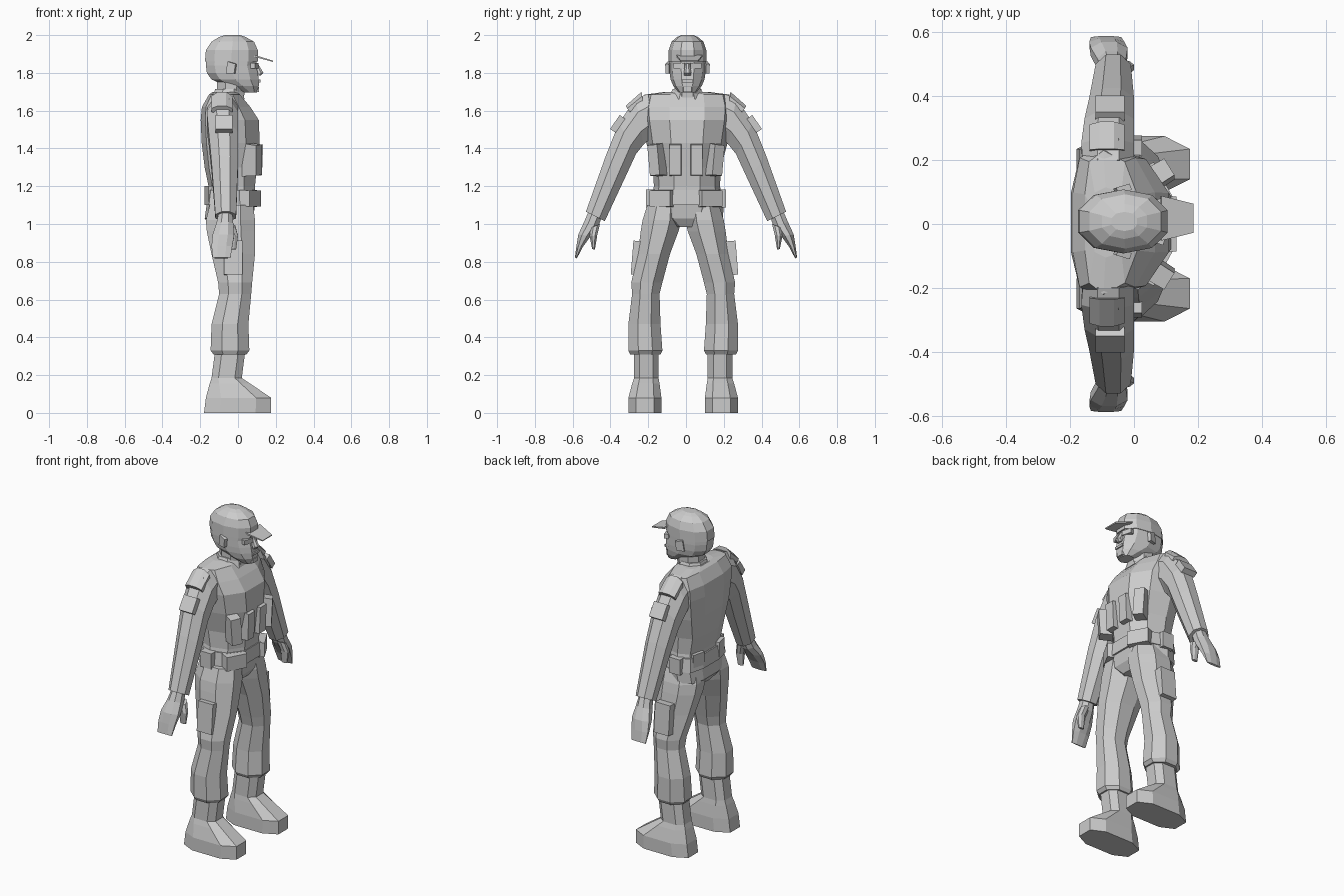
import bpy, bmesh
from math import cos, sin, pi, copysign
from mathutils import Matrix, Vector, Euler

cube = bpy.data.objects.get("Cube")
if cube:
    bpy.data.objects.remove(cube)

grey = bpy.data.materials.new("plain grey")
grey.use_nodes = True
colour = (0.6, 0.6, 0.6, 1)
grey.diffuse_color = colour
grey.node_tree.nodes["Principled BSDF"].inputs["Base Color"].default_value = colour


def outline(sides, power=1.0, skew=0.0):
    """Rounded cross-section; power below one squares it, skew pushes its sides back."""
    points = []
    for i in range(sides):
        angle = (i + 0.5) * 2 * pi / sides
        a, b = (copysign(abs(f(angle)) ** power, f(angle)) for f in (cos, sin))
        points.append((a - skew * (1 - a * a), b))
    reach = max(a for a, b in points)
    width = max(b for a, b in points)
    return [(a / reach, b / width) for a, b in points]


OCTAGON = outline(sides=8)
CHEST = outline(sides=10, power=0.8, skew=0.3)
SKULL = outline(sides=10, power=0.9)
SOLE = outline(sides=8, power=0.7)


def slant(back, front, inner, outer):
    """Ring spanning two (y, z) points, between a back and a front x."""
    inner, outer = Vector((0, *inner)), Vector((0, *outer))
    centre = (inner + outer) / 2 + Vector(((back + front) / 2, 0, 0))
    return centre, Vector(((front - back) / 2, 0, 0)), (outer - inner) / 2


def level(z, back, front, outer, inner=None):
    """Horizontal ring, centred when no inner edge is given."""
    return slant(back, front, (-outer if inner is None else inner, z), (outer, z))


def finish(name, bm, paired, shift):
    bmesh.ops.recalc_face_normals(bm, faces=bm.faces)
    mesh = bpy.data.meshes.new(name)
    bm.to_mesh(mesh)
    bm.free()
    mesh.materials.append(grey)
    part = bpy.data.objects.new(name, mesh)
    part.location.y = shift
    bpy.context.collection.objects.link(part)
    if paired:
        mirror = part.modifiers.new("other side", "MIRROR")
        mirror.use_axis = (False, True, False)
        mirror.use_mirror_merge = False


def loft(name, shape, *rings, paired=False, shift=0.0):
    bm = bmesh.new()
    loops = [[bm.verts.new(centre + depth * a + width * b) for a, b in shape]
             for centre, depth, width in rings]
    for low, high in zip(loops, loops[1:]):
        for i in range(len(shape)):
            bm.faces.new((low[i - 1], low[i], high[i], high[i - 1]))
    bm.faces.new(loops[0])
    bm.faces.new(loops[-1])
    finish(name, bm, paired, shift)


def box(name, centre, size, roll=0.0, pitch=0.0, yaw=0.0, taper=1.0, paired=True, shift=0.0):
    """Box whose front face shrinks by the taper."""
    bm = bmesh.new()
    bmesh.ops.create_cube(bm, size=1)
    for v in bm.verts:
        if v.co.x > 0:
            v.co.yz *= taper
    turn = Euler((roll, pitch, yaw)).to_matrix().to_4x4()
    bm.transform(Matrix.Translation(centre) @ turn @ Matrix.Diagonal((*size, 1)))
    finish(name, bm, paired, shift)


# Torso, belt and collar
loft("torso", CHEST,
     level(z=.985, back=-.14, front=.05, outer=.09),
     level(z=1.03, back=-.17, front=.08, outer=.19),
     level(z=1.1, back=-.16, front=.09, outer=.195),
     level(z=1.2, back=-.15, front=.09, outer=.175),
     level(z=1.3, back=-.17, front=.1, outer=.18),
     level(z=1.43, back=-.185, front=.115, outer=.215),
     level(z=1.55, back=-.19, front=.11, outer=.235),
     level(z=1.62, back=-.185, front=.065, outer=.24),
     level(z=1.685, back=-.15, front=.01, outer=.225),
     level(z=1.7, back=-.13, front=-.01, outer=.11), shift=.005)
loft("belt", CHEST,
     level(z=1.1, back=-.17, front=.1, outer=.2),
     level(z=1.18, back=-.16, front=.095, outer=.19), shift=.005)
loft("collar", OCTAGON,
     level(z=1.66, back=-.14, front=.035, outer=.1),
     level(z=1.715, back=-.12, front=.02, outer=.075), shift=.005)

# Head, cap and face
HEAD_SHIFT = .008
loft("neck", OCTAGON,
     level(z=1.64, back=-.11, front=.03, outer=.07),
     level(z=1.78, back=-.11, front=.04, outer=.07), shift=HEAD_SHIFT)
loft("head", SKULL,
     level(z=1.695, back=.03, front=.1, outer=.045),
     level(z=1.73, back=-.06, front=.11, outer=.075),
     level(z=1.765, back=-.14, front=.11, outer=.09),
     level(z=1.8, back=-.165, front=.105, outer=.095),
     level(z=1.84, back=-.17, front=.095, outer=.097),
     level(z=1.88, back=-.17, front=.1, outer=.097), shift=HEAD_SHIFT)
loft("cap", SKULL,
     level(z=1.86, back=-.175, front=.105, outer=.1),
     level(z=1.92, back=-.17, front=.105, outer=.1),
     level(z=1.965, back=-.14, front=.085, outer=.085),
     level(z=1.99, back=-.1, front=.04, outer=.055),
     level(z=2, back=-.07, front=.01, outer=.03), shift=HEAD_SHIFT)
box("cap_brim", centre=(.135, .018, 1.876), size=(.105, .14, .01), pitch=.28, taper=.65, paired=False)
loft("nose", OCTAGON,
     level(z=1.785, back=.09, front=.12, outer=.018),
     level(z=1.8, back=.09, front=.135, outer=.02),
     level(z=1.85, back=.08, front=.105, outer=.01), shift=HEAD_SHIFT)
box("lips", centre=(.108, 0, 1.757), size=(.02, .06, .014), paired=False, shift=HEAD_SHIFT)
box("chin", centre=(.097, 0, 1.712), size=(.03, .055, .03), taper=.8, paired=False, shift=HEAD_SHIFT)
box("eyeglasses", centre=(.088, .042, 1.838), size=(.025, .06, .028), yaw=.3, shift=HEAD_SHIFT)
box("ears", centre=(-.035, .1, 1.825), size=(.045, .025, .065), pitch=.15, yaw=.35, taper=.8, shift=HEAD_SHIFT)

# Sleeves, shoulder straps and arm pockets
loft("sleeves", OCTAGON,
     slant(back=-.16, front=0, inner=(.17, 1.47), outer=(.2, 1.69)),
     slant(back=-.165, front=0, inner=(.225, 1.42), outer=(.265, 1.665)),
     slant(back=-.155, front=0, inner=(.265, 1.37), outer=(.355, 1.535)),
     slant(back=-.14, front=0, inner=(.325, 1.24), outer=(.425, 1.36)),
     slant(back=-.12, front=-.01, inner=(.43, 1.015), outer=(.53, 1.065)), paired=True)
loft("shoulder_straps", OCTAGON,
     slant(back=-.14, front=-.03, inner=(.225, 1.62), outer=(.235, 1.7)),
     slant(back=-.14, front=-.03, inner=(.29, 1.58), outer=(.32, 1.625)), paired=True)
box("arm_pockets", centre=(-.075, .362, 1.53), size=(.09, .035, .09), roll=.6)

# Hands and thumbs
loft("hands", OCTAGON,
     slant(back=-.1, front=-.03, inner=(.44, 1.05), outer=(.51, 1.08)),
     slant(back=-.115, front=-.025, inner=(.465, .985), outer=(.54, 1.01)),
     slant(back=-.135, front=-.02, inner=(.505, .935), outer=(.57, .945)),
     slant(back=-.14, front=-.03, inner=(.545, .88), outer=(.58, .885)),
     slant(back=-.135, front=-.04, inner=(.578, .818), outer=(.588, .822)), paired=True)
loft("thumbs", OCTAGON,
     slant(back=-.07, front=-.015, inner=(.455, 1), outer=(.505, .98)),
     slant(back=-.05, front=0, inner=(.47, .94), outer=(.51, .935)),
     slant(back=-.045, front=-.01, inner=(.482, .865), outer=(.497, .867)), paired=True)

# Trouser legs and boots
LEG_SHIFT = -.015
loft("trouser_legs", OCTAGON,
     level(z=1.1, back=-.15, front=.08, inner=.015, outer=.19),
     level(z=1.02, back=-.17, front=.09, inner=.01, outer=.215),
     level(z=.96, back=-.165, front=.09, inner=.025, outer=.225),
     level(z=.84, back=-.14, front=.09, inner=.07, outer=.24),
     level(z=.69, back=-.105, front=.075, inner=.11, outer=.275),
     level(z=.63, back=-.1, front=.07, inner=.125, outer=.27),
     level(z=.47, back=-.14, front=.055, inner=.12, outer=.29),
     level(z=.33, back=-.145, front=.06, inner=.11, outer=.29),
     level(z=.31, back=-.13, front=.045, inner=.12, outer=.28), paired=True, shift=LEG_SHIFT)
loft("boots", SOLE,
     level(z=.34, back=-.12, front=.04, inner=.13, outer=.26),
     level(z=.185, back=-.14, front=.02, inner=.13, outer=.26),
     level(z=.155, back=-.15, front=.065, inner=.125, outer=.27),
     level(z=.08, back=-.17, front=.175, inner=.115, outer=.29),
     level(z=0, back=-.18, front=.175, inner=.115, outer=.29), paired=True, shift=LEG_SHIFT)
box("thigh_pockets", centre=(-.025, .25, .82), size=(.1, .055, .18), roll=.08, shift=-.008)

# Pouches on the chest and belt
box("inner_chest_pouches", centre=(.1, .056, 1.34), size=(.06, .066, .175), pitch=.04, taper=.92)
box("outer_chest_pouches", centre=(.075, .15, 1.34), size=(.085, .066, .175),
    roll=-.08, pitch=.04, yaw=.55, taper=.92)
box("front_belt_pouches", centre=(.065, .125, 1.135), size=(.06, .13, .09), yaw=.5, taper=.95)
box("side_belt_pouches", centre=(-.07, .19, 1.135), size=(.075, .045, .095))
box("rear_belt_pouches", centre=(-.145, .105, 1.15), size=(.045, .08, .1), yaw=-.25)
